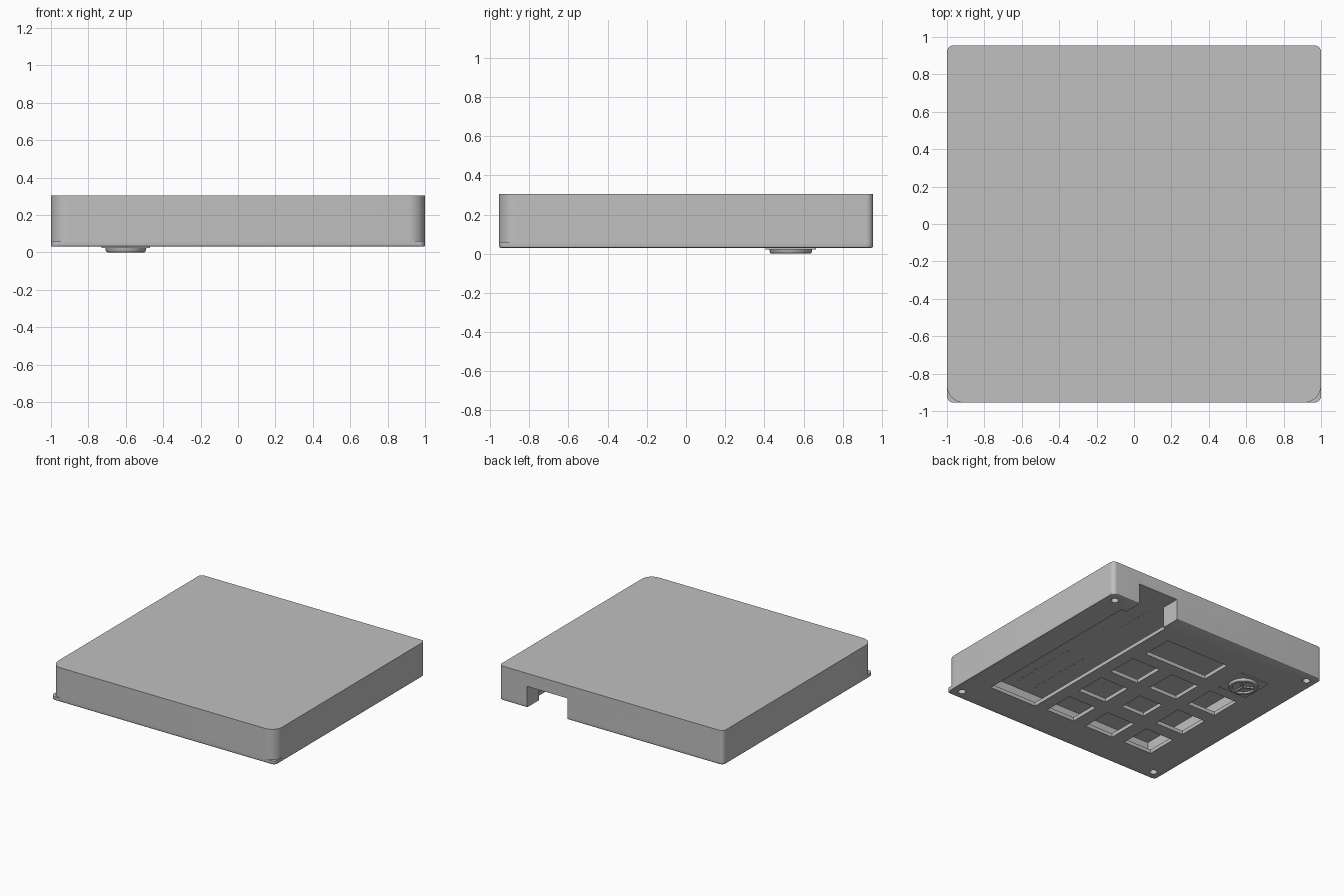
import bpy, bmesh, math
from mathutils import Matrix, Vector

if "Cube" in bpy.data.objects:
    bpy.data.objects.remove(bpy.data.objects["Cube"], do_unlink=True)

grey = bpy.data.materials.new("light_grey")
grey.use_nodes = True
COLOR = (0.53, 0.53, 0.53, 1)
grey.diffuse_color = COLOR
grey.node_tree.nodes["Principled BSDF"].inputs["Base Color"].default_value = COLOR


def finish(name, bm):
    """Turn a bmesh into a linked, coloured object."""
    bmesh.ops.recalc_face_normals(bm, faces=bm.faces)
    mesh = bpy.data.meshes.new(name)
    bm.to_mesh(mesh)
    bm.free()
    mesh.materials.append(grey)
    ob = bpy.data.objects.new(name, mesh)
    bpy.context.collection.objects.link(ob)
    return ob


def box(bm, x0, x1, y0, y1, z0, z1):
    size = Matrix.Diagonal((x1 - x0, y1 - y0, z1 - z0, 1))
    mid = Matrix.Translation(((x0 + x1) / 2, (y0 + y1) / 2, (z0 + z1) / 2))
    return bmesh.ops.create_cube(bm, size=1, matrix=mid @ size)["verts"]


def cylinder(bm, x, y, z0, z1, r, segments=24):
    bmesh.ops.create_cone(bm, cap_ends=True, segments=segments, radius1=r, radius2=r,
                          depth=z1 - z0, matrix=Matrix.Translation((x, y, (z0 + z1) / 2)))


def slab(bm, hx, hy, r_front, r_back, z0, z1, steps=8):
    """Rounded rectangle extruded upwards; returns the bottom face."""
    pts = []
    for i, (sx, sy) in enumerate(((1, 1), (-1, 1), (-1, -1), (1, -1))):
        r = r_back if sy > 0 else r_front
        for k in range(steps + 1):
            a = math.pi / 2 * (i + k / steps)
            pts.append((sx * (hx - r) + r * math.cos(a), sy * (hy - r) + r * math.sin(a), z0))
    base = bm.faces.new([bm.verts.new(p) for p in pts])
    top = bmesh.ops.extrude_face_region(bm, geom=[base], use_keep_orig=True)["geom"]
    bmesh.ops.translate(bm, vec=Vector((0, 0, z1 - z0)),
                        verts=[v for v in top if isinstance(v, bmesh.types.BMVert)])
    return base


def cut(ob, cutters):
    """Subtract each cutter, bake the result and drop the cutters."""
    for c in cutters:
        m = ob.modifiers.new("cut", 'BOOLEAN')
        m.operation, m.solver, m.object = 'DIFFERENCE', 'EXACT', c
    deps = bpy.context.evaluated_depsgraph_get()
    mesh = bpy.data.meshes.new_from_object(ob.evaluated_get(deps))
    ob.modifiers.clear()
    ob.data = mesh
    for c in cutters:
        bpy.data.objects.remove(c, do_unlink=True)


def smooth(ob):
    bpy.ops.object.select_all(action='DESELECT')
    ob.select_set(True)
    bpy.context.view_layer.objects.active = ob
    bpy.ops.object.shade_smooth_by_angle(angle=math.radians(30))


HX, HY = 1.0, 0.955
Z_BOTTOM, Z_PLATE, Z_CEIL, Z_TOP = 0.03, 0.06, 0.2, 0.305
COLS = (0.14, -0.23, -0.6)
ROWS = (-0.55, -0.185, 0.18, 0.545)
KEY = 0.127


def screw_cutter():
    bm = bmesh.new()
    for x in (-0.92, 0.92):
        for y in (-0.875, 0.875):
            cylinder(bm, x, y, 0, 0.16, 0.028)
    return finish("screw_cutter", bm)


def port_cutter():
    bm = bmesh.new()
    box(bm, 0.39, 0.75, 0.75, 1.1, 0, Z_CEIL)
    return finish("port_cutter", bm)


# Hollow upper shell, open at the bottom, with a port in the back wall
bm = bmesh.new()
slab(bm, HX, HY, 0.09, 0.035, Z_PLATE, Z_TOP)
shell = finish("case_shell", bm)
bm = bmesh.new()
box(bm, -0.8, 0.8, -0.795, 0.8, 0, Z_CEIL)
cut(shell, [finish("cavity_cutter", bm), port_cutter(), screw_cutter()])
smooth(shell)

# Bottom plate with a softened lower rim
bm = bmesh.new()
base = slab(bm, HX, HY, 0.035, 0.035, Z_BOTTOM, Z_PLATE)
bmesh.ops.bevel(bm, geom=list(base.edges), offset=0.008, segments=3,
                profile=0.5, affect='EDGES')
plate = finish("bottom_plate", bm)

# Key windows, one wide window and the long board slot
bm = bmesh.new()
for i, x in enumerate(COLS):
    for j, y in enumerate(ROWS[:3]):
        h = 0.105 if (i, j) == (1, 1) else KEY
        box(bm, x - h, x + h, y - h, y + h, 0, 0.1)
wide = (COLS[0] + COLS[1]) / 2
box(bm, wide - 0.285, wide + 0.285, ROWS[3] - KEY, ROWS[3] + KEY, 0, 0.1)
box(bm, 0.37, 0.795, -0.69, 0.8, 0, 0.1)
cut(plate, [finish("window_cutter", bm), port_cutter(), screw_cutter()])
smooth(plate)

# Square flange under the dial
bm = bmesh.new()
dx, dy = COLS[2], 0.535
box(bm, dx - 0.13, dx + 0.13, dy - 0.13, dy + 0.13, 0.022, Z_BOTTOM)
finish("dial_flange", bm)

# Round dial, lathed with a dished face
bm = bmesh.new()
profile = ((0, 0.014), (0.078, 0.014), (0.084, 0.002), (0.088, 0), (0.098, 0),
           (0.104, 0.003), (0.107, 0.009), (0.11, 0.024))
verts = [bm.verts.new((dx + r, dy, z)) for r, z in profile]
edges = [bm.edges.new(pair) for pair in zip(verts, verts[1:])]
bmesh.ops.spin(bm, geom=verts + edges, cent=(dx, dy, 0), axis=(0, 0, 1),
               angle=math.tau, steps=40)
bmesh.ops.remove_doubles(bm, verts=bm.verts, dist=0.0005)
bmesh.ops.recalc_face_normals(bm, faces=bm.faces)
smooth(finish("dial", bm))

# Three grip ribs in the dial face
bm = bmesh.new()
for k in range(3):
    rib = box(bm, 0, 0.08, -0.008, 0.008, 0.003, 0.016)
    turn = Matrix.Translation((dx, dy, 0)) @ Matrix.Rotation(math.tau * k / 3 + 0.6, 4, 'Z')
    bmesh.ops.transform(bm, matrix=turn, verts=rib)
finish("dial_ribs", bm)

# Rows of small pins on the cavity ceiling
bm = bmesh.new()
for x, y0, y1, count in ((0.52, -0.7, -0.14, 12), (0.36, -0.7, -0.16, 12), (0.44, 0.39, 0.67, 7)):
    for k in range(count):
        cylinder(bm, x, y0 + (y1 - y0) * k / (count - 1), Z_CEIL - 0.004, Z_CEIL + 0.004, 0.007, 8)
finish("ceiling_pins", bm)
